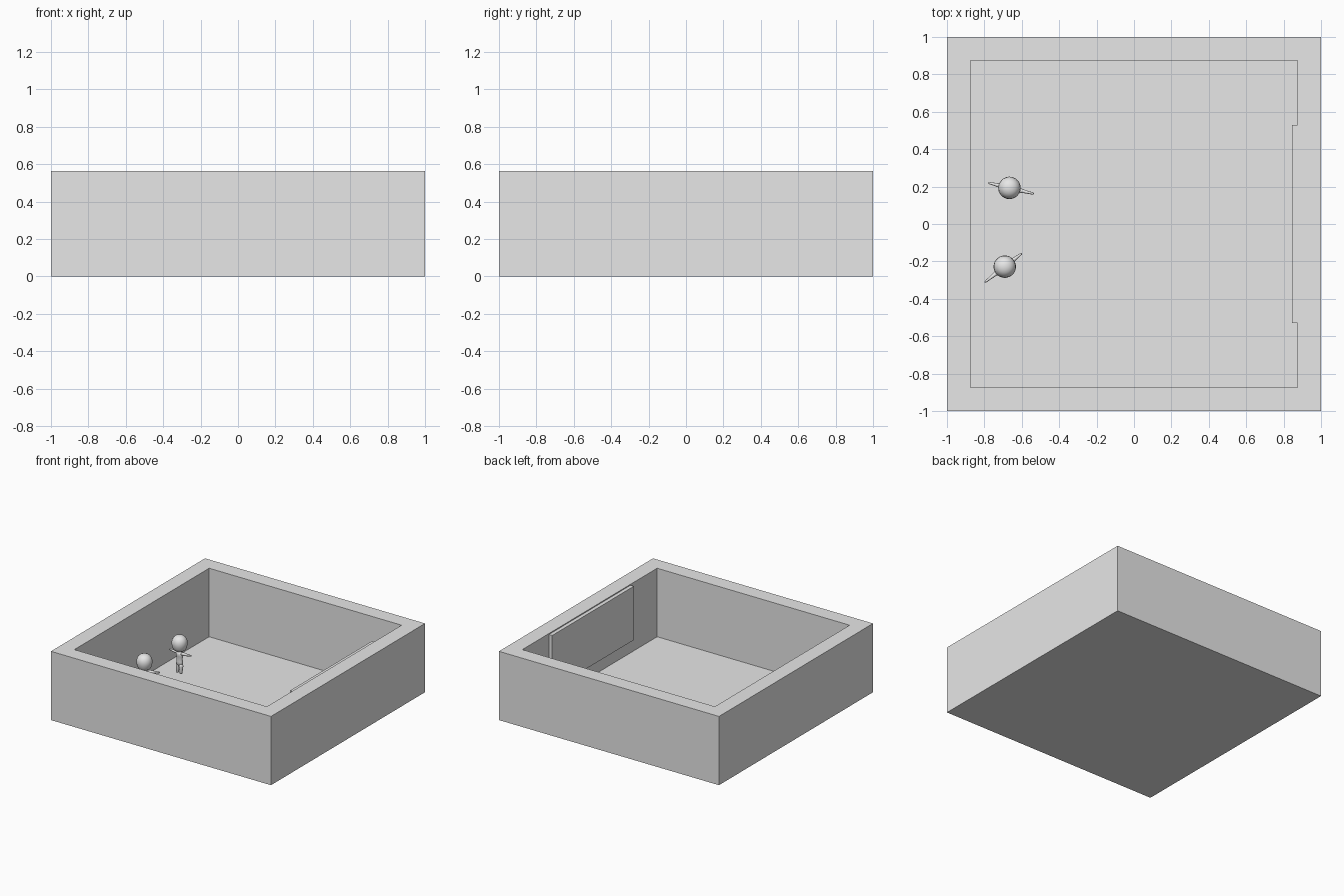
import bpy, bmesh, math
from mathutils import Matrix, Vector

if "Cube" in bpy.data.objects:
    bpy.data.objects.remove(bpy.data.objects["Cube"])

grey = bpy.data.materials.new("plain_grey")
grey.diffuse_color = (0.8, 0.8, 0.8, 1)
grey.use_nodes = True
grey.node_tree.nodes["Principled BSDF"].inputs["Base Color"].default_value = grey.diffuse_color


def finish(bm, name, matrix=None, smooth=False):
    bmesh.ops.remove_doubles(bm, verts=bm.verts, dist=1e-6)
    bmesh.ops.recalc_face_normals(bm, faces=bm.faces)
    for f in bm.faces:
        f.smooth = smooth
    me = bpy.data.meshes.new(name)
    bm.to_mesh(me)
    bm.free()
    me.materials.append(grey)
    ob = bpy.data.objects.new(name, me)
    bpy.context.collection.objects.link(ob)
    if matrix:
        ob.matrix_world = matrix
    return ob


def box(name, lo, hi):
    bm = bmesh.new()
    lo, hi = Vector(lo), Vector(hi)
    bmesh.ops.create_cube(bm, size=1, matrix=Matrix.Translation((lo + hi) / 2)
                          @ Matrix.Diagonal((*(hi - lo), 1)))
    return finish(bm, name)


def lathe(name, profile, n, matrix=None, depth=1.0, closed=False, turn=0.0, smooth=True):
    """Turn (radius, z) points about z; depth squashes y."""
    bm = bmesh.new()
    rings = []
    for r, z in profile:
        ring = []
        for i in range(n):
            a = turn + math.tau * i / n
            ring.append(bm.verts.new((r * math.cos(a), r * math.sin(a) * depth, z)))
        rings.append(ring)
    pairs = list(zip(rings, rings[1:]))
    if closed:
        pairs.append((rings[-1], rings[0]))
    for a, b in pairs:
        for i in range(n):
            j = (i + 1) % n
            bm.faces.new((a[i], a[j], b[j], b[i]))
    bmesh.ops.dissolve_degenerate(bm, dist=1e-6, edges=bm.edges)
    return finish(bm, name, matrix, smooth)


def limb(name, start, end, profile, matrix, depth=1.0):
    """Tapered limb; profile is (radius, fraction of length)."""
    start, end = Vector(start), Vector(end)
    d = end - start
    rot = d.to_track_quat('Z', 'Y').to_matrix().to_4x4()
    pts = [(r, t * d.length) for r, t in profile]
    return lathe(name, pts, 10, matrix @ Matrix.Translation(start) @ rot, depth)


# Room: square wall ring, thin floor, wall board
q = math.sqrt(2)
lathe("walls", [(q, 0), (q, 0.565), (0.875 * q, 0.565), (0.875 * q, 0)], 4,
      closed=True, turn=math.pi / 4, smooth=False)
box("floor", (-0.875, -0.875, 0), (0.875, 0.875, 0.002))
box("wall_board", (0.845, -0.53, 0.115), (0.875, 0.53, 0.557))

HEAD = [(0, 0.205), (0.03, 0.207), (0.046, 0.217), (0.054, 0.235), (0.059, 0.255),
        (0.060, 0.272), (0.057, 0.292), (0.047, 0.311), (0.033, 0.323),
        (0.017, 0.329), (0, 0.331)]
TORSO = [(0, 0.085), (0.02, 0.088), (0.031, 0.10), (0.029, 0.12), (0.027, 0.14),
         (0.031, 0.165), (0.034, 0.182), (0.028, 0.195), (0.014, 0.201), (0.012, 0.212)]
ARM = [(0, 0), (0.012, 0.02), (0.0125, 0.25), (0.009, 0.55), (0.007, 0.75),
       (0.006, 0.93), (0, 1)]
LEG = [(0, 0), (0.016, 0.05), (0.017, 0.3), (0.013, 0.65), (0.011, 0.9), (0.008, 0.98), (0, 1)]


def figure(name, x, y, angle):
    m = Matrix.Translation((x, y, 0)) @ Matrix.Rotation(math.radians(angle), 4, 'Z')
    lathe(name + "_head", HEAD, 24, m)
    lathe(name + "_torso", TORSO, 16, m, depth=0.68)
    # arms held out, one slightly higher than the other
    limb(name + "_arm_low", (-0.024, 0, 0.186), (-0.118, 0, 0.175), ARM, m)
    limb(name + "_arm_high", (0.024, 0, 0.186), (0.137, 0, 0.207), ARM, m)
    for s, side in ((-1, "left"), (1, "right")):
        limb(f"{name}_leg_{side}", (s * 0.016, 0, 0.105), (s * 0.019, -0.003, 0.02), LEG, m)


# Two small figures facing each other
figure("back_figure", -0.666, 0.193, -13.5)
figure("front_figure", -0.691, -0.228, 218)
